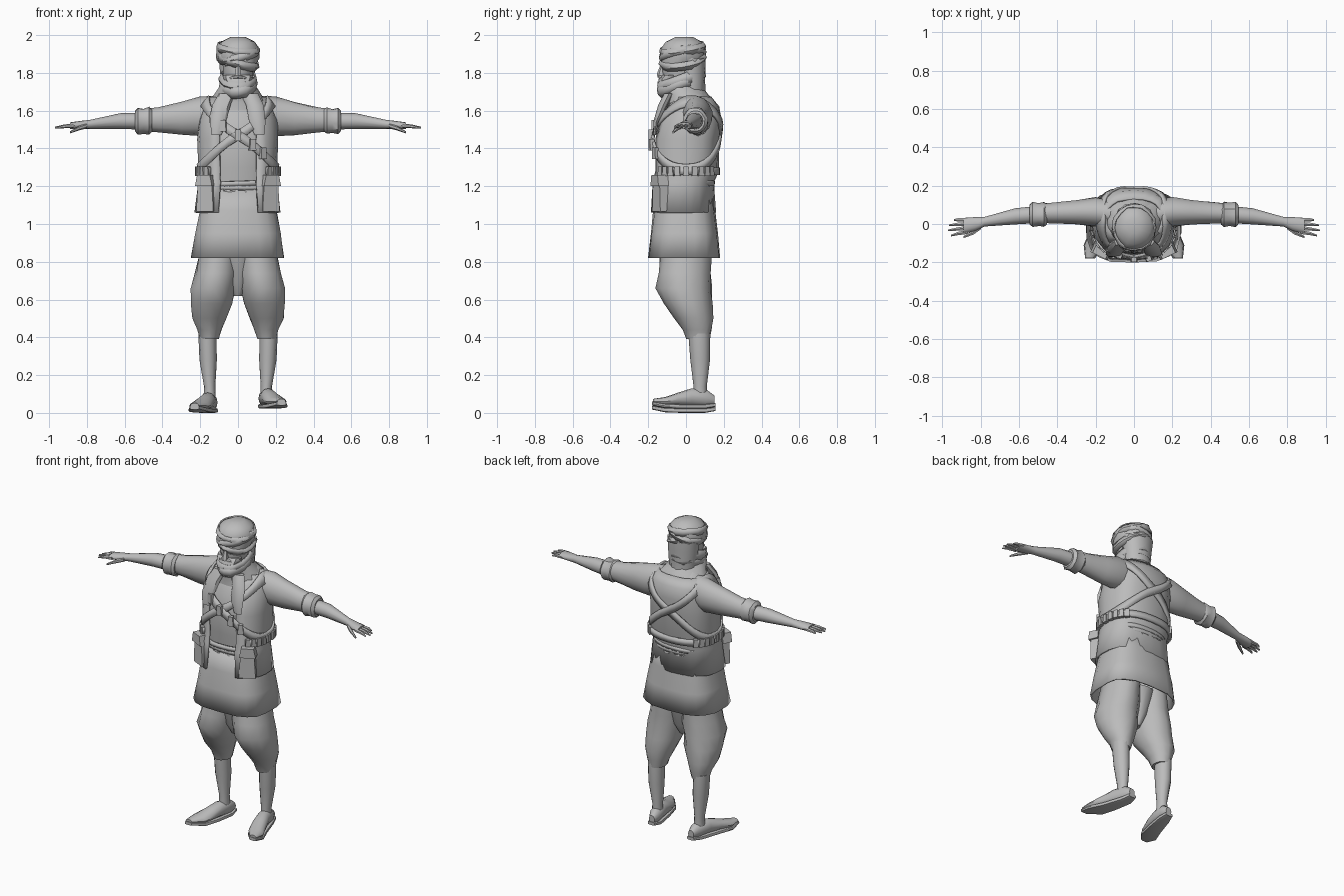
import bpy, bmesh, math, random
from mathutils import Vector

random.seed(4)
cube = bpy.data.objects.get("Cube")
if cube:
    bpy.data.objects.remove(cube, do_unlink=True)

# One plain grey for the whole figure
grey = bpy.data.materials.new("plain_grey")
grey.use_nodes = True
colour = (0.5, 0.5, 0.5, 1)
grey.diffuse_color = colour
grey.node_tree.nodes["Principled BSDF"].inputs["Base Color"].default_value = colour

parts = []
PLANES = {"Z": (0, 1), "X": (1, 2), "Y": (0, 2)}
SIDES = ((1, "left_"), (-1, "right_"))


def finish(name, bm, thickness=0):
    """Turn a bmesh into a named object, optionally thickened."""
    bmesh.ops.recalc_face_normals(bm, faces=bm.faces)
    mesh = bpy.data.meshes.new(name)
    bm.to_mesh(mesh)
    bm.free()
    mesh.materials.append(grey)
    obj = bpy.data.objects.new(name, mesh)
    bpy.context.collection.objects.link(obj)
    if thickness:
        solid = obj.modifiers.new("thickness", "SOLIDIFY")
        solid.thickness = thickness
        solid.offset = 0
    parts.append(obj)
    return obj


def around(angle, power):
    """Point on a unit superellipse."""
    c, s = math.cos(angle), math.sin(angle)
    return (math.copysign(abs(c) ** (2 / power), c),
            math.copysign(abs(s) ** (2 / power), s))


def loft(name, rings, axis="Z", sides=14, power=2, gap=0, side=1,
         folds=0, cap=True, thickness=0):
    """Skin rings of (x, y, z, radius, radius); gap leaves the front open."""
    bm = bmesh.new()
    first, second = PLANES[axis]
    rows = []
    for ring in rings:
        row = []
        steps = sides + 1 if gap else sides
        for i in range(steps):
            angle = -math.pi / 2 + gap + (2 * math.pi - 2 * gap) * i / sides
            u, v = around(angle, power)
            wobble = 1 + random.uniform(-folds, folds)
            co = list(ring[:3])
            co[first] += ring[3] * u * wobble
            co[second] += ring[4] * v * wobble
            co[0] *= side
            row.append(bm.verts.new(co))
        rows.append(row)
    for low, high in zip(rows, rows[1:]):
        for i in range(sides):
            j = (i + 1) % len(low)
            bm.faces.new((low[i], low[j], high[j], high[i]))
    if cap and not gap:
        bm.faces.new(rows[0])
        bm.faces.new(rows[-1])
    return finish(name, bm, thickness)


def box(name, centre, size, turn=0, taper=1):
    """Box turned about z, with its top scaled by taper."""
    bm = bmesh.new()
    bmesh.ops.create_cube(bm, size=1)
    for v in bm.verts:
        if v.co.z > 0:
            v.co.x *= taper
        v.co = Vector(a * b for a, b in zip(v.co, size))
    obj = finish(name, bm)
    obj.location = centre
    obj.rotation_euler.z = turn


TORSO = [(0, 0, 1.15, .17, .13), (0, 0, 1.3, .185, .145), (0, 0, 1.45, .19, .155),
         (0, .02, 1.55, .19, .15), (0, .03, 1.62, .17, .125),
         (0, .03, 1.67, .135, .09), (0, .01, 1.72, .07, .07)]


def on_torso(angle, z, lift):
    """Point lying over the torso at a height."""
    for a, b in zip(TORSO, TORSO[1:]):
        if z <= b[2]:
            break
    t = (z - a[2]) / (b[2] - a[2])
    y, rx, ry = (a[k] + (b[k] - a[k]) * t for k in (1, 3, 4))
    u, v = around(angle, 2.4)
    return Vector(((rx + lift) * u, y + (ry + lift) * v, z))


def strap(name, tilt, height, width, lift, thickness):
    """Closed band hugging the torso, tilted from hip to shoulder."""
    bm = bmesh.new()
    pairs = []
    count = 36
    for i in range(count):
        angle = math.tau * i / count
        z = height + tilt * math.cos(angle)
        pairs.append([bm.verts.new(on_torso(angle, z + edge * width / 2, lift))
                      for edge in (-1, 1)])
    for i, a in enumerate(pairs):
        b = pairs[(i + 1) % count]
        bm.faces.new((a[0], b[0], b[1], a[1]))
    return finish(name, bm, thickness)


def wrap(name, centre, radii, tilt, height=.022):
    """Bulging ring of wound cloth, tilted about x and y."""
    rx, ry = radii
    rings = [(0, 0, level * height, rx - .01 * abs(level), ry - .01 * abs(level))
             for level in (-1, 0, 1)]
    obj = loft(name, rings, sides=16, folds=.04, cap=False, thickness=.008)
    obj.location = centre
    obj.rotation_euler = (*tilt, 0)


# Torso, open vest, tunic skirt
loft("shirt", TORSO, power=2.4, sides=18, folds=.02)
vest = [(0, -.02, 1.06, .222, .17), (0, -.02, 1.22, .2, .16), (0, 0, 1.28, .2, .165),
        (0, 0, 1.45, .207, .17), (0, .02, 1.55, .2, .163), (0, .035, 1.62, .18, .135),
        (0, .03, 1.67, .145, .1)]
loft("open_vest", vest, power=2.4, sides=20, gap=.42, folds=.025, thickness=.012)
skirt = [(0, -.01, .82, .243, .187), (0, -.01, .95, .22, .173),
         (0, -.01, 1.07, .198, .158), (0, 0, 1.2, .17, .135)]
loft("tunic_skirt", skirt, power=3, sides=18, folds=.02, cap=False, thickness=.01)

# Waist sash, open belt and crossed straps
for i in range(3):
    strap("sash_fold", .008 * (i - 1), 1.17 + .022 * i, .026, .008, .016)
loft("belt", [(0, 0, z, .212, .173) for z in (1.26, 1.3)], power=2.4, sides=22,
     gap=.7, thickness=.016)
for side, label in SIDES:
    strap(label + "shoulder_strap", .18 * side, 1.47, .055, .026, .014)

# Cartridge pouches along one strap and the belt
for i in range(5):
    angle = -math.pi / 2 + .28 * (i - 2)
    p = on_torso(angle, 1.47 - .18 * math.cos(angle), .035)
    box("strap_pouch", p, (.035, .025, .06), angle + math.pi / 2, .8)
for i in range(9):
    angle = math.pi * (i / 8 - .5) * .5
    for turn in (0, math.pi):
        p = on_torso(angle + turn, 1.28, .033)
        box("belt_pouch", p, (.03, .022, .05), angle + math.pi / 2, .85)

# Hip bags with flaps
for side, label in SIDES:
    turn = .45 * side
    box(label + "hip_bag", (.165 * side, -.135, 1.15), (.1, .05, .17), turn, .8)
    box(label + "hip_bag_flap", (.17 * side, -.14, 1.23), (.1, .06, .06), turn, .75)

# Head, face and beard
loft("head", [(0, 0, 1.65, .06, .06), (0, -.02, 1.72, .065, .08), (0, -.03, 1.77, .078, .095),
              (0, -.03, 1.84, .083, .1), (0, -.02, 1.92, .08, .09)])
loft("beard", [(0, -.1, 1.7, .03, .025), (0, -.1, 1.73, .06, .055),
               (0, -.09, 1.77, .076, .055), (0, -.08, 1.79, .08, .045)], folds=.06)
loft("nose", [(0, -.135, 1.785, .02, .02), (0, -.13, 1.8, .018, .022),
              (0, -.12, 1.85, .009, .012)], sides=6)
for side, label in SIDES:
    loft(label + "moustache", [(0, -.14, 1.78, .012, .01), (.035, -.132, 1.775, .012, .009),
                               (.06, -.11, 1.765, .005, .005)], "X", 6, side=side)
    loft(label + "brow", [(.012, -.125, 1.845, .01, .008), (.04, -.12, 1.85, .01, .008),
                          (.07, -.1, 1.84, .008, .006)], "X", 6, side=side)

# Turban, headcloth and the chin wrap rising behind the head
loft("headcloth_back", [(0, .02, 1.66, .08, .085), (0, .03, 1.75, .088, .07),
                        (0, .03, 1.82, .096, .075), (0, .03, 1.88, .1, .075)], folds=.04)
loft("turban", [(0, -.02, 1.85, .1, .115), (0, -.02, 1.88, .112, .12), (0, -.015, 1.93, .112, .118),
                (0, -.01, 1.965, .09, .095), (0, -.01, 1.99, .04, .045)], sides=16, folds=.05)
for i, tilt in enumerate((.3, -.25, .12)):
    wrap("turban_wrap", (0, -.018, 1.865 + .03 * i), (.114, .124), (.15, tilt))
for i, tilt in enumerate((.05, -.12)):
    wrap("chin_wrap", (0, -.025, 1.765 - .03 * i), (.098, .132), (.35, tilt), .03)

# Scarf wound around the neck with hanging ends
loft("neck_scarf", [(0, .03, 1.6, .17, .14), (0, .02, 1.645, .155, .13), (0, 0, 1.685, .125, .115),
                    (0, -.025, 1.72, .1, .115), (0, -.035, 1.75, .078, .105)],
     sides=18, folds=.05)
for side, label in SIDES:
    loft(label + "scarf_end", [(.115, -.165, 1.47, .025, .008), (.105, -.158, 1.54, .042, .014),
                               (.09, -.12, 1.63, .048, .025), (.06, -.09, 1.69, .045, .025)],
         sides=8, side=side, folds=.12)

# Cloth filling the crotch between the baggy legs
loft("trouser_seat", [(0, .0, .62, .025, .05), (0, .0, .69, .06, .09), (0, 0, .85, .12, .125)],
     folds=.03)

for side, label in SIDES:
    # Sleeve, rolled cuff and forearm
    loft(label + "sleeve", [(.1, .045, 1.585, .08, .095), (.2, .063, 1.57, .078, .103),
                            (.3, .061, 1.56, .064, .088), (.42, .058, 1.552, .056, .067),
                            (.48, .055, 1.55, .052, .06)],
         "X", side=side, folds=.03)
    loft(label + "rolled_cuff", [(.455, .05, 1.548, .055, .06), (.47, .05, 1.548, .066, .072),
                                 (.5, .05, 1.545, .06, .066), (.53, .05, 1.545, .066, .07),
                                 (.545, .05, 1.545, .05, .055)],
         "X", side=side, folds=.06)
    loft(label + "forearm", [(.5, .05, 1.545, .045, .045), (.62, .04, 1.545, .042, .042),
                             (.78, .012, 1.528, .025, .024), (.83, 0, 1.524, .036, .022),
                             (.89, -.01, 1.52, .042, .018)], "X", 12, side=side)
    # Fingers and thumb
    for i, reach in enumerate((.955, .97, .965, .94)):
        offset = i - 1.5
        loft(label + "finger", [(.87, .021 * offset - .01, 1.52, .012, .012),
                                (.92, .024 * offset - .014, 1.517, .01, .01),
                                (reach, .027 * offset - .02, 1.51, .005, .005)],
             "X", 6, side=side)
    loft(label + "thumb", [(.8, -.015, 1.52, .015, .014), (.84, -.045, 1.508, .013, .012),
                           (.89, -.068, 1.485, .006, .006)], "X", 6, side=side)
    # Baggy trouser leg gathered below the knee
    loft(label + "trouser_leg", [(.152, .065, .39, .05, .06), (.15, .06, .44, .065, .075),
                                 (.15, .04, .5, .09, .1), (.137, .01, .58, .112, .125),
                                 (.13, -.01, .66, .118, .145), (.115, -.008, .74, .112, .14),
                                 (.1, 0, .86, .102, .135)],
         side=side, folds=.05)
    # Shin and slipper, the left one stepping slightly higher
    step = .022 if side > 0 else 0
    loft(label + "shin", [(.15, .075, .06, .033, .038), (.15, .075, .14, .03, .035),
                          (.158, .075, .28, .046, .052), (.162, .07, .42, .048, .058)],
         sides=12, side=side)
    slipper = loft(label + "slipper", [(.14, .15, .045, .02, .025), (.145, .11, .055, .037, .045),
                                       (.16, .03, .06, .042, .048), (.18, -.04, .05, .05, .036),
                                       (.205, -.11, .037, .053, .025), (.23, -.175, .04, .022, .012)],
                   "Y", 12, side=side)
    sole = loft(label + "slipper_sole", [(.14, .155, .02, .025, .01), (.145, .1, .012, .04, .012),
                                         (.175, -.02, .012, .05, .012), (.205, -.11, .015, .058, .012),
                                         (.23, -.18, .028, .025, .01)],
                "Y", 12, power=4, side=side)
    for shoe in (slipper, sole):
        shoe.location.z = step

# Smooth shading with hard creases kept
bpy.ops.object.select_all(action="DESELECT")
for obj in parts:
    obj.select_set(True)
bpy.context.view_layer.objects.active = parts[0]
bpy.ops.object.shade_smooth_by_angle(angle=math.radians(40))
